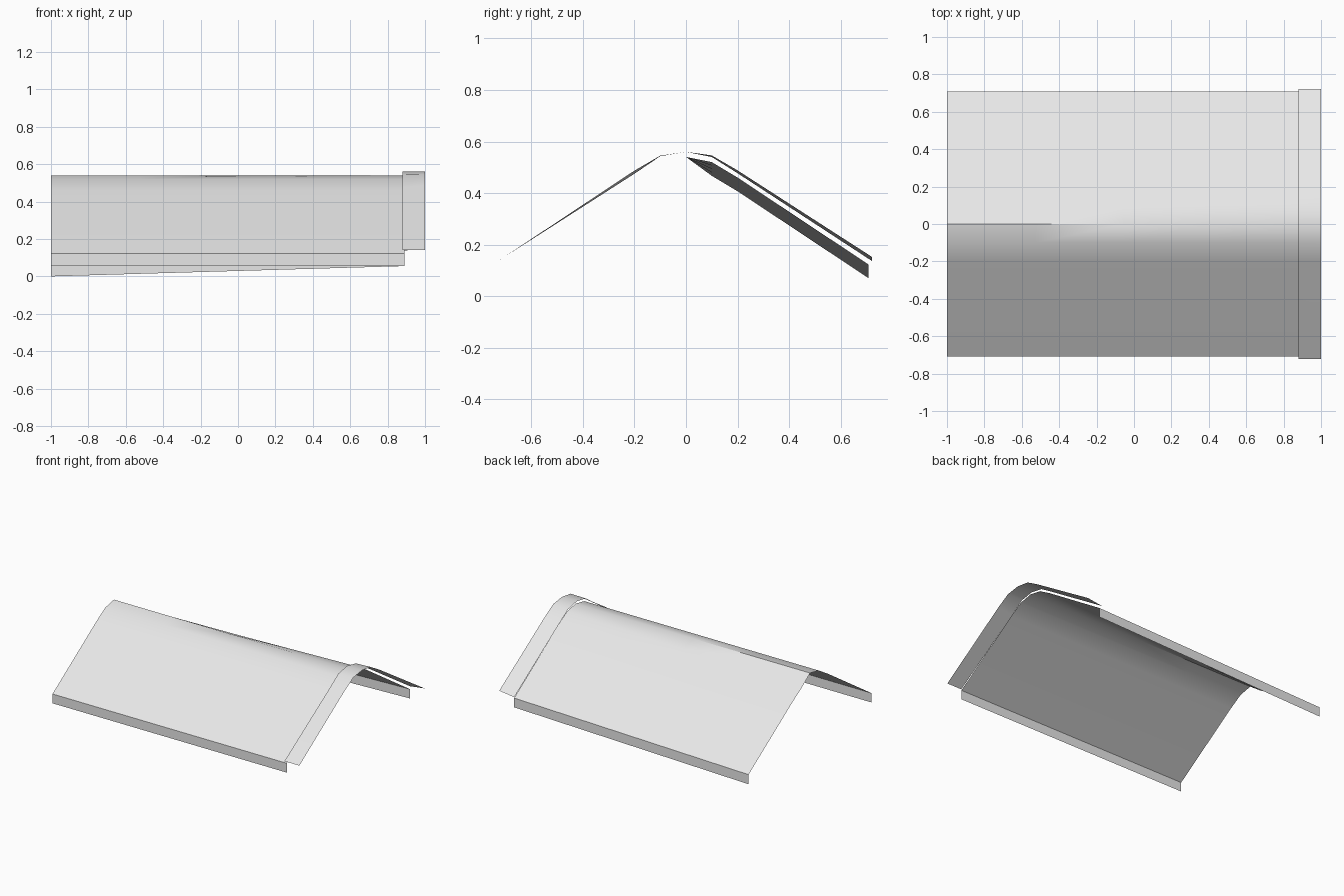
import bpy
import math

if "Cube" in bpy.data.objects:
    bpy.data.objects.remove(bpy.data.objects["Cube"])

grey = bpy.data.materials.new("light_grey")
grey.diffuse_color = (0.8, 0.8, 0.8, 1)
grey.use_nodes = True
grey.node_tree.nodes["Principled BSDF"].inputs["Base Color"].default_value = grey.diffuse_color


def sheet(name, x0, x1, ys, z0, z1, cuts=1):
    """Thin sheet lofted between the profiles (ys, z0) at x0 and (ys, z1) at x1."""
    n = len(ys)
    verts, faces = [], []
    for i in range(cuts + 1):
        t = i / cuts
        verts += [(x0 + (x1 - x0) * t, y, a + (b - a) * t)
                  for y, a, b in zip(ys, z0, z1)]
    for i in range(cuts):
        for j in range(n - 1):
            a = i * n + j
            faces.append((a, a + n, a + n + 1, a + 1))
    me = bpy.data.meshes.new(name)
    me.from_pydata(verts, [], faces)
    me.materials.append(grey)
    ob = bpy.data.objects.new(name, me)
    bpy.context.collection.objects.link(ob)
    bpy.ops.object.select_all(action='DESELECT')
    ob.select_set(True)
    bpy.context.view_layer.objects.active = ob
    bpy.ops.object.shade_smooth_by_angle(angle=math.radians(35))
    return ob


# Ridge sheet with hanging lips; the back slope sags towards the left end
ys = [-0.708, -0.708, -0.2, -0.1, 0, 0.1, 0.2, 0.708, 0.708]
right_end = [0.055, 0.123, 0.46, 0.52, 0.54, 0.52, 0.46, 0.123, 0.055]
left_end = [z - (0.053 if y > 0.05 else 0) for y, z in zip(ys, right_end)]
left_end[-1] = 0.0
sheet("ridge_sheet", -1, 0.89, ys, left_end, right_end, 4)

# Overlapping collar strip at the right end
ys = [-0.722, -0.2, -0.1, 0, 0.1, 0.2, 0.722]
sheet("end_collar", 0.88, 1, ys,
      [0.141, 0.475, 0.543, 0.56, 0.54, 0.477, 0.136],
      [0.141, 0.487, 0.545, 0.56, 0.546, 0.488, 0.152])
